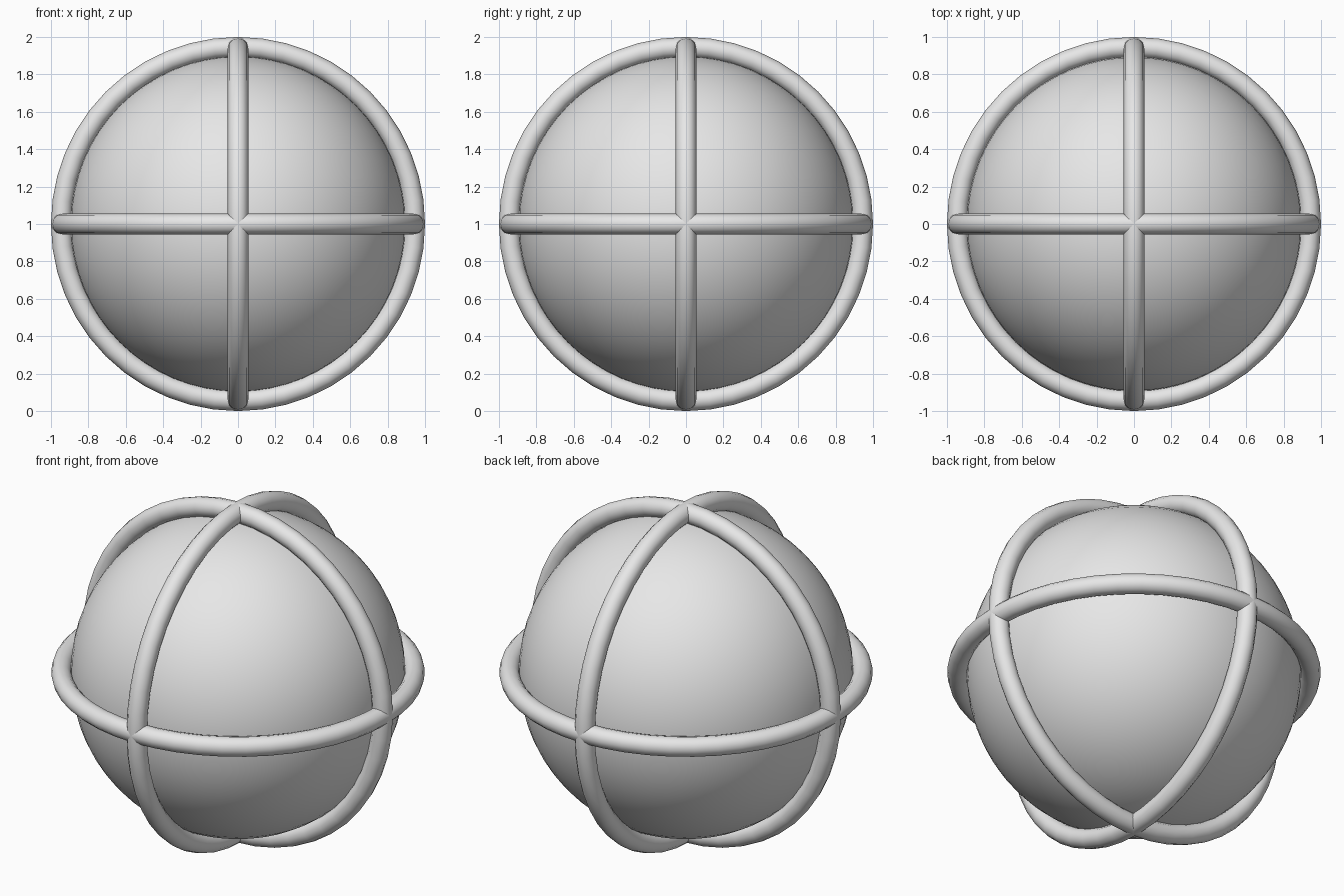
import bpy
from math import pi

cube = bpy.data.objects.get("Cube")
if cube:
    bpy.data.objects.remove(cube, do_unlink=True)

CENTRE = (0, 0, 1)
CORE_RADIUS = 0.895
RING_RADIUS = 0.945
TUBE_RADIUS = 0.055

# Single neutral material
grey = bpy.data.materials.new("light_grey")
grey.use_nodes = True
colour = (0.8, 0.8, 0.8, 1)
grey.diffuse_color = colour
for node in grey.node_tree.nodes:
    if node.type == 'BSDF_PRINCIPLED':
        node.inputs["Base Color"].default_value = colour


def finish(name):
    obj = bpy.context.object
    obj.name = name
    obj.data.materials.append(grey)
    bpy.ops.object.shade_smooth()


# Core ball
bpy.ops.mesh.primitive_uv_sphere_add(
    segments=64, ring_count=32, radius=CORE_RADIUS, location=CENTRE)
finish("core_ball")

# Three great-circle rings, one per axis plane
rings = {
    "horizontal_ring": (0, 0, 0),
    "front_facing_ring": (pi / 2, 0, 0),
    "side_facing_ring": (0, pi / 2, 0),
}
for name, rotation in rings.items():
    bpy.ops.mesh.primitive_torus_add(
        major_radius=RING_RADIUS, minor_radius=TUBE_RADIUS,
        major_segments=48, minor_segments=12,
        location=CENTRE, rotation=rotation)
    finish(name)
